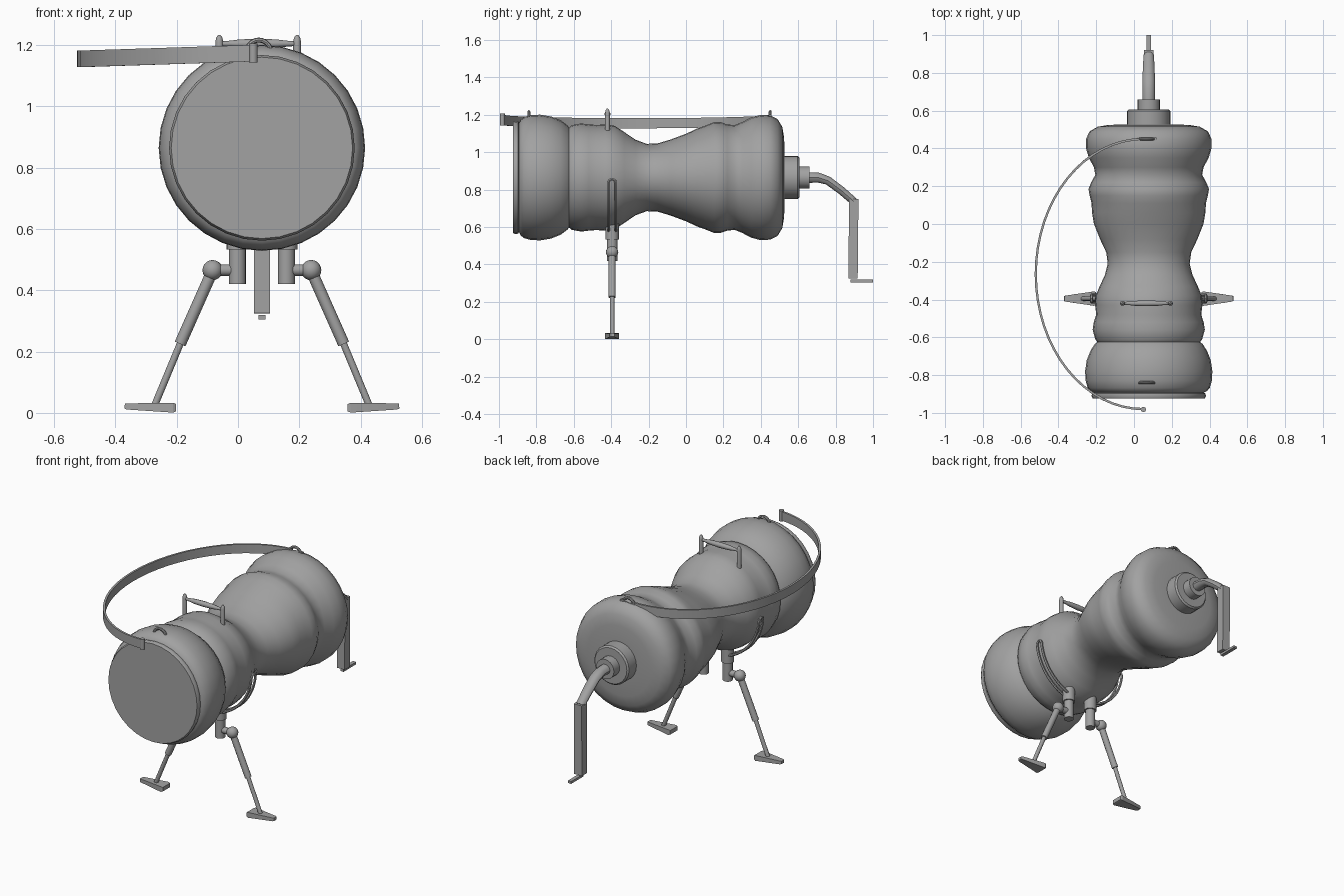
import bpy, bmesh, math
from mathutils import Vector

if "Cube" in bpy.data.objects:
    bpy.data.objects.remove(bpy.data.objects["Cube"])

CX, CZ = 0.078, 0.865          # long axis of the body
LEG_Y = -0.395

grey = bpy.data.materials.new("grey metal")
grey.diffuse_color = (0.36, 0.36, 0.36, 1)
grey.use_nodes = True
grey.node_tree.nodes["Principled BSDF"].inputs["Base Color"].default_value = grey.diffuse_color


def finish(name, bm, angle=40):
    bmesh.ops.recalc_face_normals(bm, faces=bm.faces)
    mesh = bpy.data.meshes.new(name)
    bm.to_mesh(mesh)
    bm.free()
    mesh.materials.append(grey)
    ob = bpy.data.objects.new(name, mesh)
    bpy.context.collection.objects.link(ob)
    bpy.ops.object.select_all(action='DESELECT')
    ob.select_set(True)
    bpy.context.view_layer.objects.active = ob
    bpy.ops.object.shade_smooth_by_angle(angle=math.radians(angle))
    return ob


def sweep(name, pts, sizes, sides=12, ref=(1, 0, 0), closed=False, angle=40):
    """Sweep an elliptical (or 4-sided box) section along a path."""
    pts = [Vector(p) for p in pts]
    n = len(pts)
    if not isinstance(sizes, list):
        sizes = [sizes] * n
    bm = bmesh.new()
    rings = []
    for i, p in enumerate(pts):
        a = pts[(i - 1) % n] if closed else pts[max(i - 1, 0)]
        b = pts[(i + 1) % n] if closed else pts[min(i + 1, n - 1)]
        t = (b - a).normalized()
        r = Vector(ref(p)) if callable(ref) else Vector(ref)
        u = (r - t * r.dot(t)).normalized()
        v = t.cross(u)
        su, sv = sizes[i] if isinstance(sizes[i], tuple) else (sizes[i], sizes[i])
        k, off = (math.sqrt(2), math.pi / 4) if sides == 4 else (1, 0)
        ring = []
        for j in range(sides):
            w = 2 * math.pi * j / sides + off
            ring.append(bm.verts.new(p + u * su * k * math.cos(w) + v * sv * k * math.sin(w)))
        rings.append(ring)
    for i in range(n if closed else n - 1):
        A, B = rings[i], rings[(i + 1) % n]
        for j in range(sides):
            bm.faces.new((A[j], A[(j + 1) % sides], B[(j + 1) % sides], B[j]))
    if not closed:
        bm.faces.new(rings[0])
        bm.faces.new(rings[-1])
    return finish(name, bm, angle)


# Main body: (y, half width, half height)
profile = [
    (-0.915, .257, .257), (-0.925, .262, .262), (-0.925, .296, .296), (-0.912, .303, .303),
    (-0.897, .300, .300), (-0.893, .292, .292), (-0.885, .308, .308), (-0.868, .323, .323),
    (-0.83, .334, .334), (-0.78, .337, .336), (-0.72, .328, .326), (-0.67, .308, .306),
    (-0.635, .285, .280), (-0.625, .272, .268), (-0.61, .283, .280), (-0.56, .297, .289),
    (-0.52, .291, .284), (-0.48, .278, .281), (-0.43, .284, .284), (-0.38, .281, .276),
    (-0.33, .260, .243), (-0.27, .232, .202), (-0.21, .217, .180), (-0.15, .225, .183),
    (-0.08, .258, .204), (0.0, .290, .234), (0.06, .300, .262), (0.11, .303, .280),
    (0.15, .313, .296), (0.185, .319, .296), (0.22, .305, .284), (0.26, .283, .280),
    (0.30, .290, .296), (0.35, .317, .322), (0.40, .332, .335), (0.45, .332, .332),
    (0.49, .314, .312), (0.515, .270, .270), (0.525, .210, .210), (0.527, .10, .10)]
sweep("body", [(CX, y, CZ) for y, _, _ in profile], [(a, b) for _, a, b in profile], 32, angle=50)

# Rear hub
sweep("rear_hub", [(CX, 0.51, CZ), (CX, 0.597, CZ), (CX, 0.606, CZ)], [.116, .116, .107], 24)
sweep("rear_collar", [(CX, 0.60, CZ), (CX, 0.66, CZ)], .059, 20)

# Crank
sweep("crank_arm",
      [(CX, 0.65, CZ), (CX, 0.71, .864), (CX, 0.76, .848), (CX, 0.83, .796), (CX, 0.897, .738)],
      [(.033, .03), (.033, .028), (.033, .024), (.031, .023), (.027, .022)], 10)
sweep("crank_bar", [(CX, 0.897, .750), (CX, 0.893, .325)], (.026, .025), 4)
sweep("crank_tip", [(CX, 0.88, .312), (CX, 1.0, .312)], (.011, .007), 4)

# Carrying strap, a flat half-ellipse band
strap = []
for i in range(33):
    a = math.pi * i / 32
    x = 0.05 - 0.57 * math.sin(a)
    strap.append((x, -0.265 - 0.715 * math.cos(a), 1.174 + 0.033 * (x - 0.05)))
sweep("strap", strap, (.027, .006), 4, ref=(0, 0, 1))
sweep("strap_front_end", [(0.05, -0.982, 1.143), (0.05, -0.982, 1.206)], .014, 10)
sweep("strap_rear_end", [(0.04, 0.45, 1.175), (0.12, 0.45, 1.185)], (.008, .016), 4, ref=(0, 1, 0))

# Strap rings on top of the body
for name, y in (("front_ring", -0.84), ("rear_ring", 0.45)):
    arc = [(0.068 + 0.04 * math.cos(a), y, 1.175 + 0.042 * math.sin(a))
           for a in [math.pi * i / 10 for i in range(11)]]
    sweep(name, arc, .008, 8, ref=(0, 1, 0))

# Top handle: two posts and a spindle bar
for side in (-1, 1):
    x = 0.066 + side * 0.127
    sweep("handle_post", [(x, -0.42, 1.06), (x, -0.42, 1.21), (x, -0.42, 1.225), (x, -0.42, 1.233)],
          [.013, .013, .010, .004], 10)
sweep("handle_bar", [(0.066 + dx, -0.42, 1.205) for dx in (-.127, -.09, -.06, 0, .06, .09, .127)],
      [.007, .010, .014, .016, .014, .010, .007], 10, ref=(0, 0, 1))


def radial(p):
    return (p.x - CX, 0, p.z - CZ)


# Bipod, mirrored about the body axis
for s, tag in ((-1, "left"), (1, "right")):
    def P(d, z, y=LEG_Y):
        return (CX + s * d, y, z)

    # curved slotted loop hugging the lower flank
    loop = []
    a0, a1, rad, hw = math.radians(-5), math.radians(-72), 0.303, 0.019
    for i in range(15):
        a = a0 + (a1 - a0) * i / 14
        loop.append(P(rad * math.cos(a), CZ + rad * math.sin(a), LEG_Y - hw))
    for i in range(1, 4):
        w, a = math.pi * i / 4, a1 - 0.06 * math.sin(math.pi * i / 4)
        loop.append(P(rad * math.cos(a), CZ + rad * math.sin(a), LEG_Y - hw * math.cos(w)))
    for i in range(15):
        a = a1 + (a0 - a1) * i / 14
        loop.append(P(rad * math.cos(a), CZ + rad * math.sin(a), LEG_Y + hw))
    for i in range(1, 4):
        w, a = math.pi * i / 4, a0 + 0.06 * math.sin(math.pi * i / 4)
        loop.append(P(rad * math.cos(a), CZ + rad * math.sin(a), LEG_Y + hw * math.cos(w)))
    sweep(tag + "_loop", loop, .008, 6, ref=radial, closed=True)

    # mount, hinge and ball joint
    sweep(tag + "_mount", [P(.08, .62), P(.08, .533)], .036, 16)
    sweep(tag + "_post", [P(.08, .56), P(.08, .42)], .028, 16)
    sweep(tag + "_hinge", [P(.08, .466), P(.16, .466)], .019, 12, ref=(0, 0, 1))
    bm = bmesh.new()
    bmesh.ops.create_uvsphere(bm, u_segments=16, v_segments=10, radius=.033)
    bmesh.ops.translate(bm, verts=bm.verts, vec=P(.161, .466))
    finish(tag + "_ball", bm)

    # telescopic leg
    sweep(tag + "_upper_leg", [P(.165, .455), P(.267, .225)], .019, 12, ref=(0, 1, 0))
    sweep(tag + "_lower_leg", [P(.264, .232), P(.352, .02)], .012, 10, ref=(0, 1, 0))

    # wedge foot, wide inside and narrow outside
    sweep(tag + "_foot", [P(.28, .017), P(.29, .017), P(.44, .021), P(.448, .022)],
          [(.034, .012), (.038, .016), (.016, .010), (.012, .008)], 4, ref=(0, 1, 0), angle=30)
